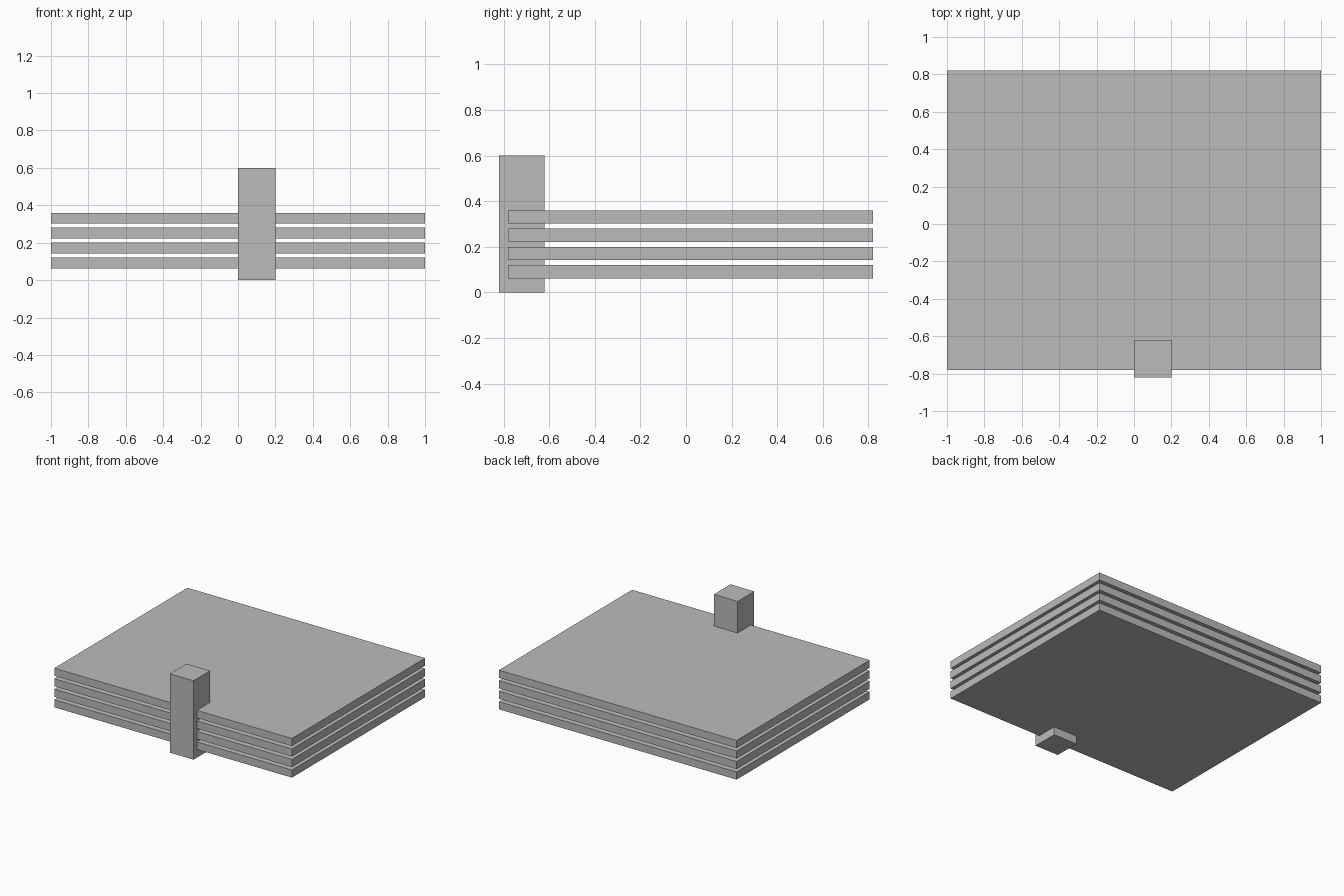
import bpy

if "Cube" in bpy.data.objects:
    bpy.data.objects.remove(bpy.data.objects["Cube"])

# One flat grey for the whole model
grey = bpy.data.materials.new("grey")
grey.diffuse_color = (0.5, 0.5, 0.5, 1)
grey.use_nodes = True
grey.node_tree.nodes["Principled BSDF"].inputs["Base Color"].default_value = grey.diffuse_color


def box(name, lo, hi):
    bpy.ops.mesh.primitive_cube_add(size=1, location=[(a + b) / 2 for a, b in zip(lo, hi)])
    ob = bpy.context.object
    ob.name = name
    ob.scale = [b - a for a, b in zip(lo, hi)]
    bpy.ops.object.transform_apply(location=False, rotation=False, scale=True)
    ob.data.materials.append(grey)
    return ob


# Stack of four thin slabs
for i in range(4):
    z = 0.062 + 0.08 * i
    box(f"slab_{i + 1}", (-1, -0.78, z), (1, 0.82, z + 0.058))

# Square post at the front edge
box("post", (0, -0.82, 0), (0.2, -0.62, 0.6))
